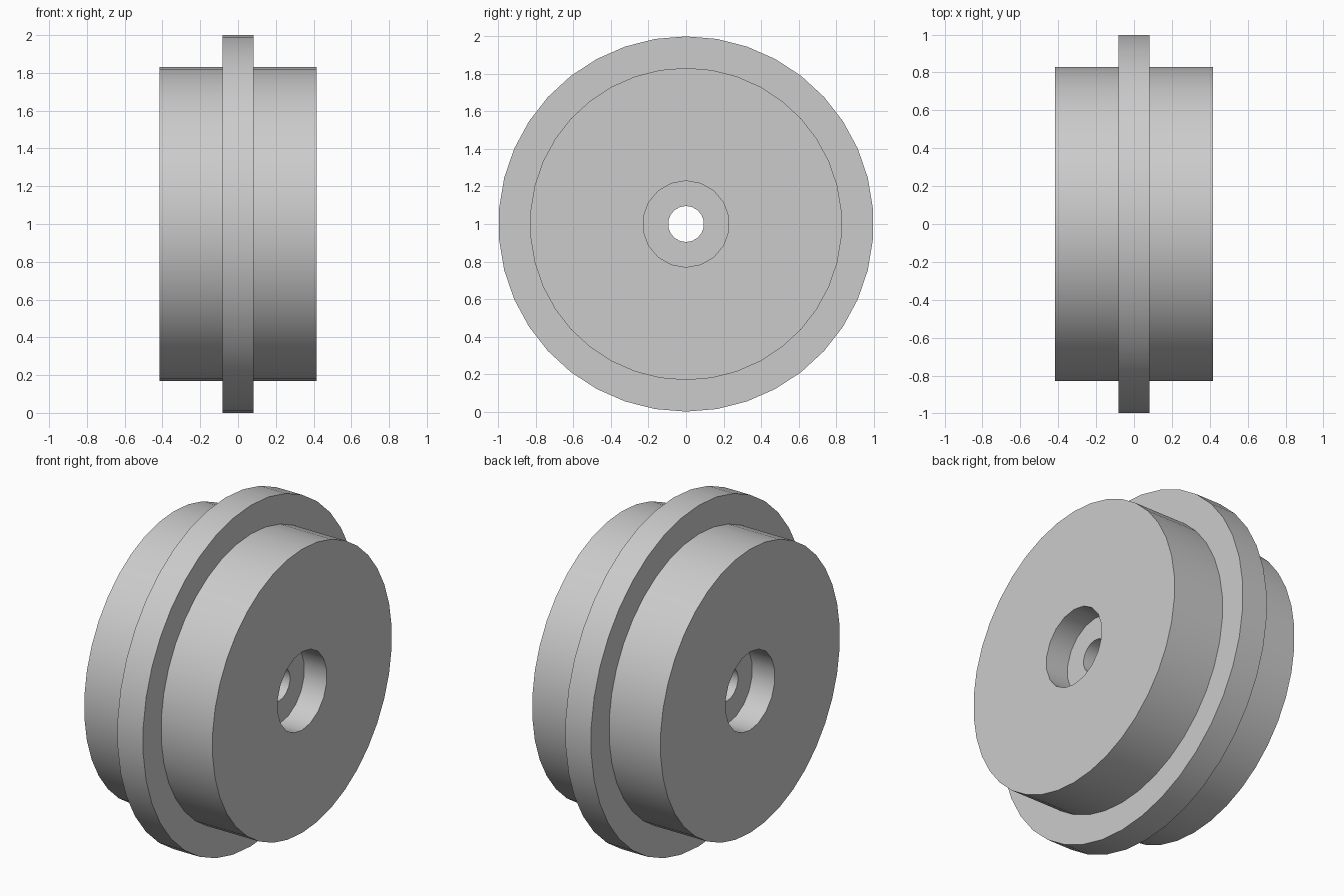
import bpy, bmesh
from math import tau, sin, cos, radians

cube = bpy.data.objects.get("Cube")
if cube:
    bpy.data.objects.remove(cube, do_unlink=True)

grey = bpy.data.materials.new("plain grey")
grey.use_nodes = True
COLOUR = (0.6, 0.6, 0.6, 1)
grey.diffuse_color = COLOUR
grey.node_tree.nodes["Principled BSDF"].inputs["Base Color"].default_value = COLOUR


def lathe(name, half_profile, sides):
    """Closed solid turned about the x axis, mirrored at x = 0."""
    profile = [(-x, r) for x, r in half_profile] + half_profile[::-1]
    bm = bmesh.new()
    rings = [[bm.verts.new((x, r * sin(tau * i / sides), 1 + r * cos(tau * i / sides)))
              for i in range(sides)] for x, r in profile]
    for a, b in zip(rings, rings[1:]):
        for i in range(sides):
            j = (i + 1) % sides
            bm.faces.new((a[i], a[j], b[j], b[i]))
    bm.faces.new(rings[0])
    bm.faces.new(rings[-1])
    bmesh.ops.recalc_face_normals(bm, faces=bm.faces)
    mesh = bpy.data.meshes.new(name)
    bm.to_mesh(mesh)
    bm.free()
    mesh.materials.append(grey)
    obj = bpy.data.objects.new(name, mesh)
    bpy.context.collection.objects.link(obj)
    return obj


# Drum with a raised central flange
wheel = lathe("flanged_wheel", [(0.416, 0.832), (0.083, 0.832), (0.083, 1.0)], 38)

# Through bore with a recess at both ends
cutter = lathe("bore_cutter", [(0.5, 0.23), (0.27, 0.23), (0.27, 0.096)], 18)

cut = wheel.modifiers.new("bore", 'BOOLEAN')
cut.operation = 'DIFFERENCE'
cut.solver = 'EXACT'
cut.object = cutter

bpy.ops.object.select_all(action='DESELECT')
wheel.select_set(True)
bpy.context.view_layer.objects.active = wheel
bpy.ops.object.modifier_apply(modifier=cut.name)
bpy.data.objects.remove(cutter, do_unlink=True)
bpy.ops.object.shade_smooth_by_angle(angle=radians(30))
